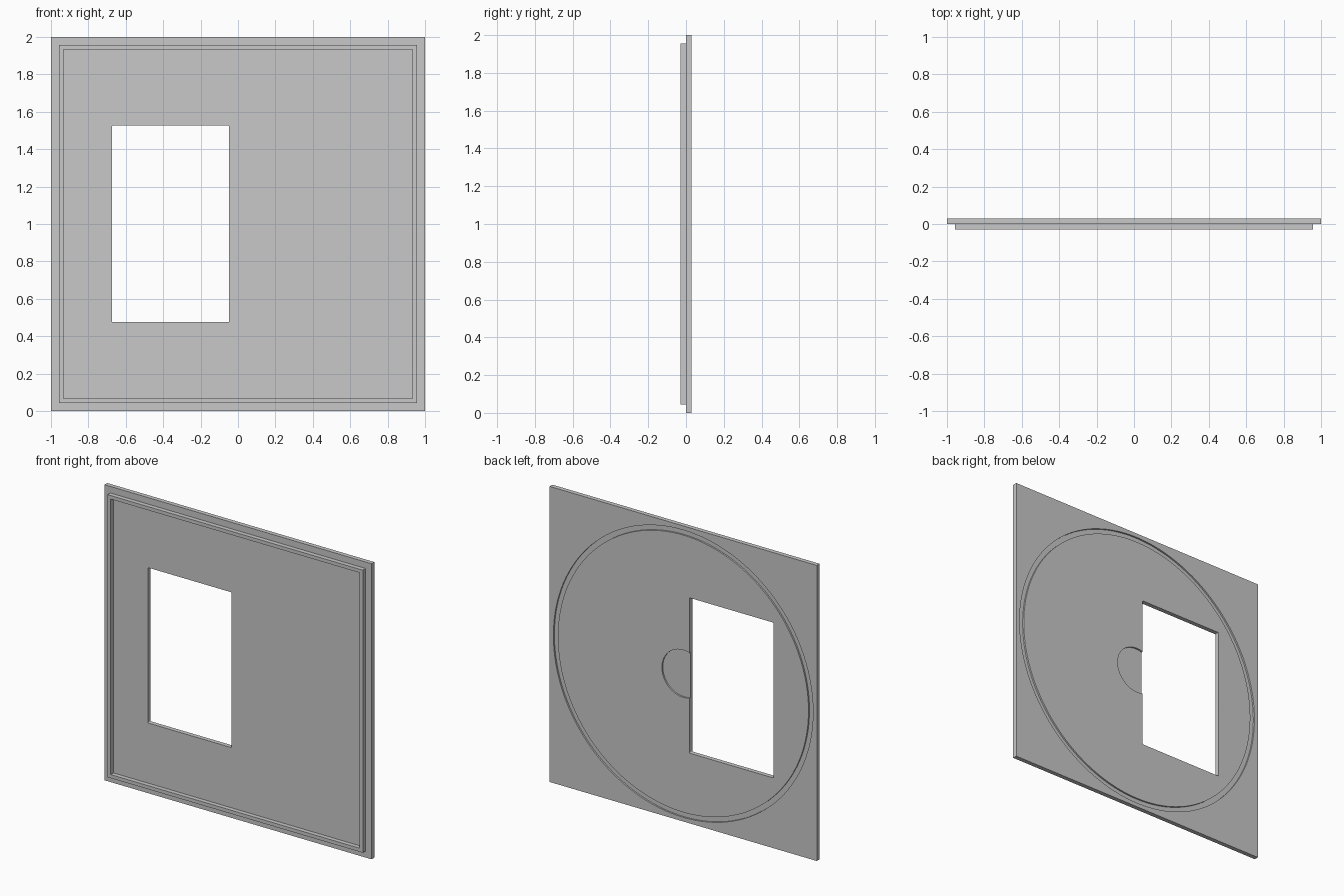
import bpy, bmesh, math

old = bpy.data.objects.get("Cube")
if old:
    bpy.data.objects.remove(old, do_unlink=True)

grey = bpy.data.materials.new("light_grey")
grey.use_nodes = True
colour = (0.58, 0.58, 0.58, 1)
grey.diffuse_color = colour
grey.node_tree.nodes["Principled BSDF"].inputs["Base Color"].default_value = colour


def circle(radius, steps=128):
    return [(radius * math.cos(math.tau * i / steps),
             1 + radius * math.sin(math.tau * i / steps)) for i in range(steps)]


def square(half):
    return [(-half, 1 - half), (half, 1 - half), (half, 1 + half), (-half, 1 + half)]


def rounded_rectangle(x0, x1, z0, z1, r, steps=4):
    corners = [(x1 - r, z1 - r), (x0 + r, z1 - r), (x0 + r, z0 + r), (x1 - r, z0 + r)]
    points = []
    for k, (cx, cz) in enumerate(corners):
        for i in range(steps + 1):
            a = math.pi / 2 * (k + i / steps)
            points.append((cx + r * math.cos(a), cz + r * math.sin(a)))
    return points


def slab(name, outer, y0, y1, inner=None):
    """Extrude an outline along y; with an inner outline it becomes a ring."""
    bm = bmesh.new()

    def loop(points, y):
        return [bm.verts.new((x, y, z)) for x, z in points]

    def bridge(a, b):
        for i in range(len(a)):
            j = (i + 1) % len(a)
            bm.faces.new((a[i], a[j], b[j], b[i]))

    front, back = loop(outer, y0), loop(outer, y1)
    bridge(front, back)
    if inner:
        inner_front, inner_back = loop(inner, y0), loop(inner, y1)
        bridge(inner_front, inner_back)
        bridge(front, inner_front)
        bridge(back, inner_back)
    else:
        bm.faces.new(front)
        bm.faces.new(back)
    bmesh.ops.recalc_face_normals(bm, faces=bm.faces)
    mesh = bpy.data.meshes.new(name)
    bm.to_mesh(mesh)
    bm.free()
    mesh.materials.append(grey)
    obj = bpy.data.objects.new(name, mesh)
    bpy.context.collection.objects.link(obj)
    return obj


def cut(target, cutter):
    mod = target.modifiers.new("cut", "BOOLEAN")
    mod.operation = "DIFFERENCE"
    mod.solver = "EXACT"
    mod.object = cutter
    bpy.context.view_layer.objects.active = target
    bpy.ops.object.modifier_apply(modifier=mod.name)
    bpy.data.objects.remove(cutter, do_unlink=True)


# Square plate
plate = slab("plate", square(1), 0, 0.03)

# Ring groove and round central recess in the back
cut(plate, slab("groove_cutter", circle(0.972), 0.019, 0.06, circle(0.938)))
cut(plate, slab("recess_cutter", circle(0.16, 64), 0.019, 0.06))

# Window through the plate
cut(plate, slab("window_cutter", rounded_rectangle(-0.675, -0.047, 0.475, 1.526, 0.006), -0.1, 0.1))

# Raised square lip on the front
slab("front_lip", square(0.956), -0.03, 0, square(0.932))

# Smooth round walls, sharp edges elsewhere
bpy.ops.object.select_all(action="DESELECT")
plate.select_set(True)
bpy.context.view_layer.objects.active = plate
bpy.ops.object.shade_smooth_by_angle(angle=math.radians(30))
